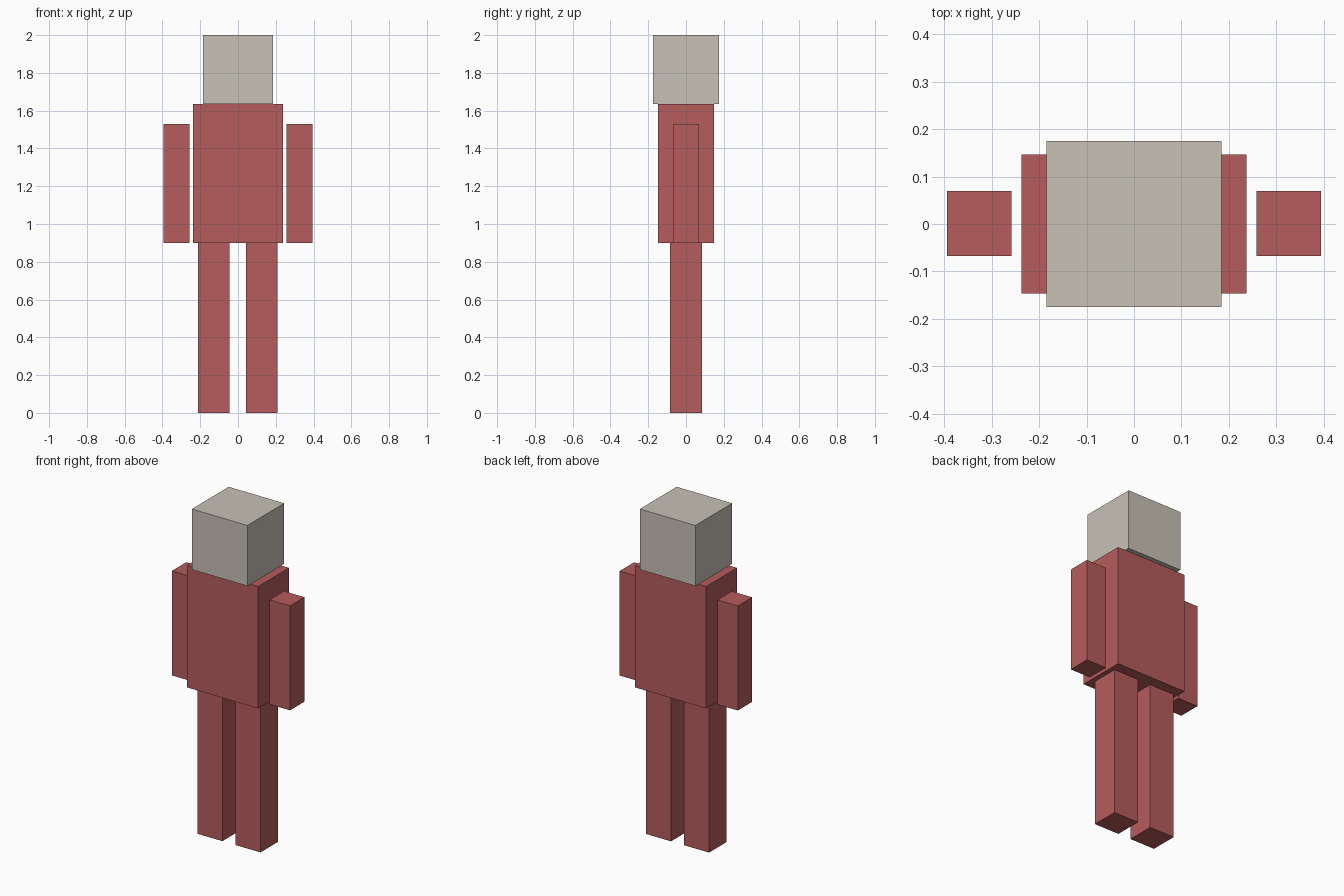
import bpy

if "Cube" in bpy.data.objects:
    bpy.data.objects.remove(bpy.data.objects["Cube"])


def material(name, colour):
    m = bpy.data.materials.new(name)
    m.diffuse_color = (*colour, 1)
    m.use_nodes = True
    m.node_tree.nodes["Principled BSDF"].inputs["Base Color"].default_value = m.diffuse_color
    return m


red = material("muted red", (0.462, 0.107, 0.107))
stone = material("warm stone", (0.578, 0.539, 0.468))


def box(name, centre, size, mat):
    bpy.ops.mesh.primitive_cube_add(size=1, location=centre)
    ob = bpy.context.object
    ob.name = name
    ob.scale = size
    bpy.ops.object.transform_apply(location=False, rotation=False, scale=True)
    ob.data.materials.append(mat)
    return ob


# Head and torso
box("head", (0, 0, 1.8175), (0.37, 0.35, 0.365), stone)
box("torso", (0, 0, 1.2675), (0.474, 0.294, 0.735), red)

# Paired limbs
for side, s in (("left", -1), ("right", 1)):
    box(side + "_arm", (s * 0.326, 0.001, 1.215), (0.136, 0.137, 0.63), red)
    box(side + "_leg", (s * 0.127 - 0.002, 0, 0.45), (0.167, 0.167, 0.90), red)
